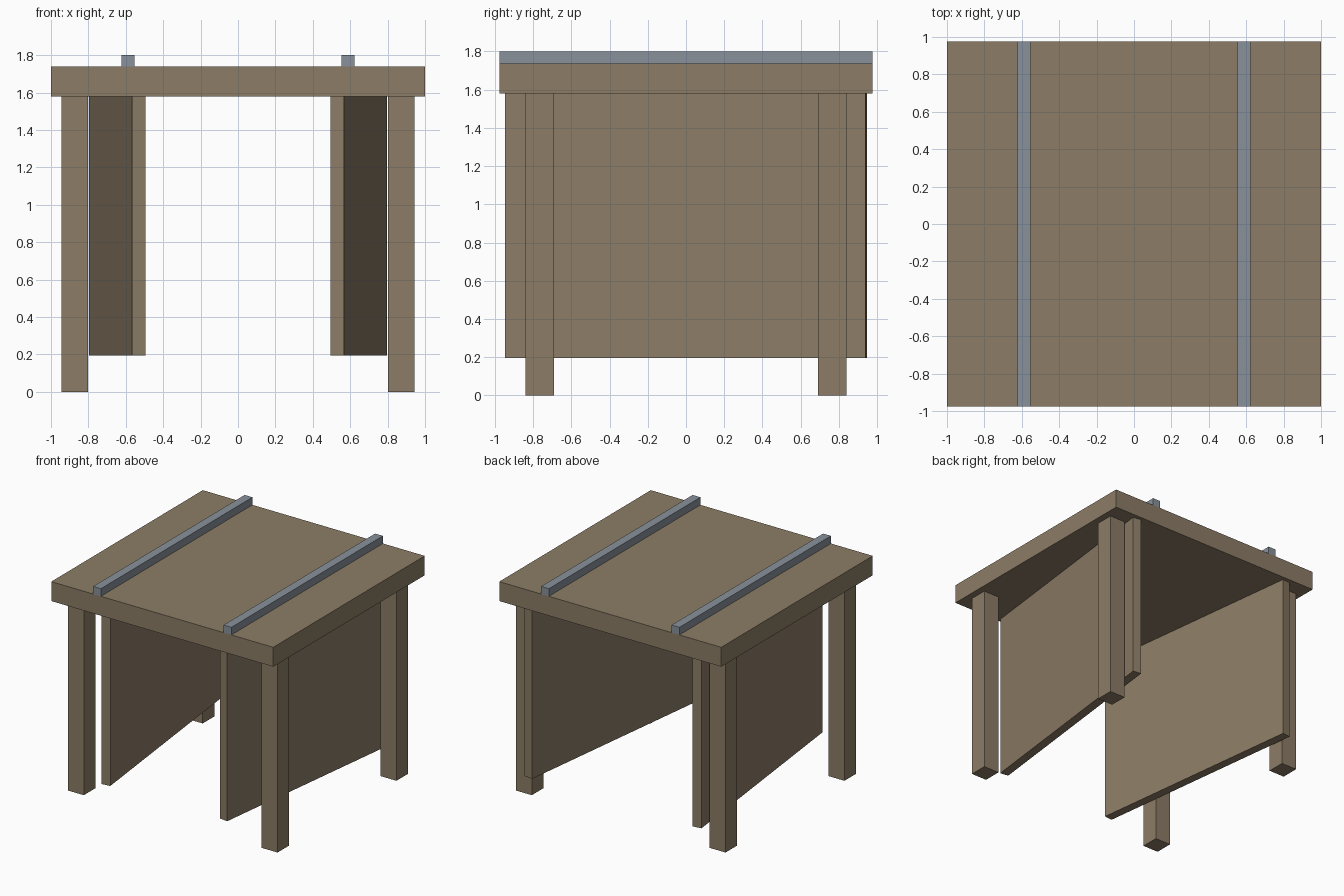
import bpy
import math

if "Cube" in bpy.data.objects:
    bpy.data.objects.remove(bpy.data.objects["Cube"])


def material(name, rgb):
    m = bpy.data.materials.new(name)
    m.diffuse_color = (*rgb, 1.0)
    m.use_nodes = True
    m.node_tree.nodes["Principled BSDF"].inputs["Base Color"].default_value = m.diffuse_color
    return m


wood = material("brown_wood", (0.262, 0.202, 0.133))
metal = material("grey_metal", (0.246, 0.283, 0.328))


def box(name, centre, size, mat, turn=0.0):
    bpy.ops.mesh.primitive_cube_add(size=1, location=centre, rotation=(0, 0, turn))
    ob = bpy.context.object
    ob.name = name
    ob.scale = size
    ob.data.materials.append(mat)
    return ob


TOP_BOTTOM, TOP_TOP, HEIGHT = 1.58, 1.738, 1.80
DEPTH = 1.95

# Thick table top
box("table_top", (0, 0, (TOP_BOTTOM + TOP_TOP) / 2),
    (2.0, DEPTH, TOP_TOP - TOP_BOTTOM), wood)

for side, sx in (("left", -1), ("right", 1)):
    # Corner legs
    for end, sy in (("front", -1), ("back", 1)):
        box(f"{end}_{side}_leg", (sx * 0.873, sy * 0.765, TOP_BOTTOM / 2),
            (0.143, 0.15, TOP_BOTTOM), wood)

    # Side panels, splayed outwards towards the back
    box(f"{side}_panel", (sx * 0.645, 0, (0.195 + TOP_BOTTOM) / 2),
        (0.073, 1.90, TOP_BOTTOM - 0.195), wood, turn=-sx * math.radians(6.95))

    # Rails running front to back on the top
    box(f"{side}_rail", (sx * 0.588, 0, (TOP_TOP + HEIGHT) / 2),
        (0.07, DEPTH, HEIGHT - TOP_TOP), metal)
